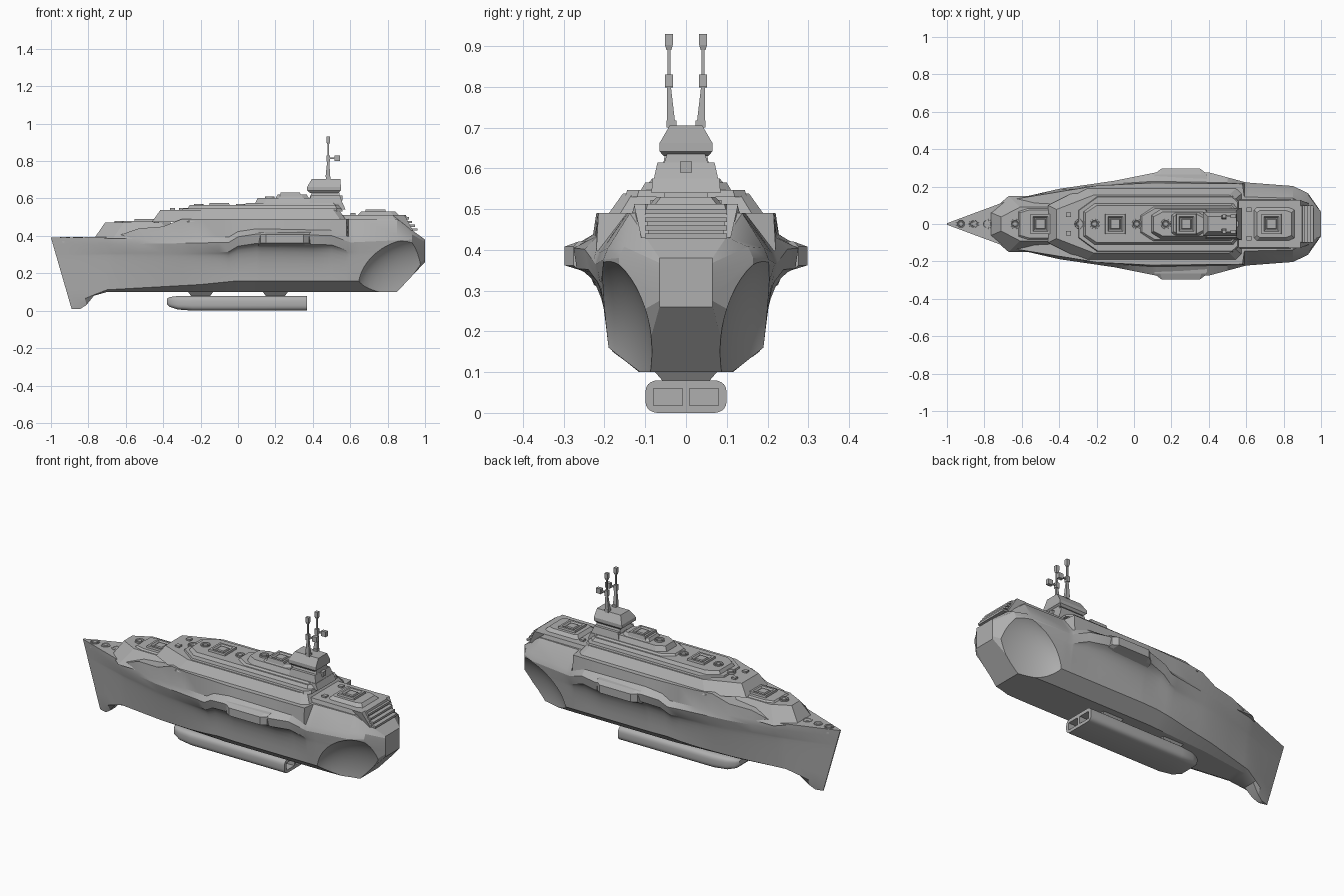
import bpy, bmesh, math
from mathutils import Vector, Matrix

if "Cube" in bpy.data.objects:
    bpy.data.objects.remove(bpy.data.objects["Cube"], do_unlink=True)

GREY = bpy.data.materials.new("hull_grey")
GREY.use_nodes = True
GREY.diffuse_color = (0.43, 0.43, 0.43, 1)
GREY.node_tree.nodes["Principled BSDF"].inputs["Base Color"].default_value = GREY.diffuse_color


def finish(bm, name):
    """Turn a bmesh into a named object with the shared material."""
    bmesh.ops.recalc_face_normals(bm, faces=bm.faces[:])
    mesh = bpy.data.meshes.new(name)
    bm.to_mesh(mesh)
    bm.free()
    mesh.materials.append(GREY)
    obj = bpy.data.objects.new(name, mesh)
    bpy.context.scene.collection.objects.link(obj)
    return obj


def smooth(obj, degrees):
    bpy.ops.object.select_all(action='DESELECT')
    obj.select_set(True)
    bpy.context.view_layer.objects.active = obj
    bpy.ops.object.shade_smooth_by_angle(angle=math.radians(degrees))


def carve(obj, cutter):
    """Subtract a cutter from an object and discard the cutter."""
    cutter.hide_render = True
    cut = obj.modifiers.new("carve", 'BOOLEAN')
    cut.operation, cut.solver, cut.object = 'DIFFERENCE', 'EXACT', cutter
    bpy.context.view_layer.objects.active = obj
    bpy.ops.object.modifier_apply(modifier=cut.name)
    bpy.data.objects.remove(cutter, do_unlink=True)


def loft(name, rings):
    """Skin closed rings of equal length and cap both ends."""
    bm = bmesh.new()
    rows = [[bm.verts.new(p) for p in ring] for ring in rings]
    count = len(rows[0])
    for a, b in zip(rows, rows[1:]):
        for i in range(count):
            j = (i + 1) % count
            bm.faces.new((a[i], a[j], b[j], b[i]))
    bm.faces.new(rows[0])
    bm.faces.new(rows[-1])
    return finish(bm, name)


def mirrored(half):
    """Close a half outline running from the +y side by reflecting it."""
    return half + [(x, -y, z) for x, y, z in reversed(half)]


def tier(name, x0, x1, half, z0, z1, nose=0.05, slope=0.02, tail=0.03, tip=0.5, end=0.7):
    """Deck level with a tapered plan and sloping sides."""
    def ring(z, s):
        return mirrored([(x0 + s, half * tip - s * tip, z), (x0 + nose + s, half - s, z),
                         (x1 - tail - s, half - s, z), (x1 - s, half * end - s * end, z)])
    return loft(name, [ring(z0, 0), ring(z1, slope)])


def box(name, x, y, z, top=None):
    """Box from ranges; top gives narrower x and y ranges at its upper end."""
    tx, ty = top or (x, y)
    def ring(xs, ys, h):
        return [(xs[0], ys[0], h), (xs[1], ys[0], h), (xs[1], ys[1], h), (xs[0], ys[1], h)]
    return loft(name, [ring(x, y, z[0]), ring(tx, ty, z[1])])


def sunken(name, x, y, z, radius, sides, rim, sink):
    """Raised rim around a sunken well with a small plug in the middle."""
    bm = bmesh.new()
    bmesh.ops.create_cone(bm, cap_ends=True, segments=sides, radius1=radius, radius2=radius * 0.9,
                          depth=0.03, matrix=Matrix.Translation((x, y, z - 0.004))
                          @ Matrix.Rotation(math.pi / sides, 4, 'Z'))
    top = max(bm.faces, key=lambda f: f.calc_center_median().z)
    for width, depth in ((rim, 0), (rim * 0.6, -sink), (rim * 0.5, 0), (rim * 0.3, sink * 0.8)):
        bmesh.ops.inset_region(bm, faces=[top], thickness=width, depth=depth, use_even_offset=True)
    return finish(bm, name)


def at(table, x):
    """Read a value from a piecewise linear table."""
    for (a, u), (b, v) in zip(table, table[1:]):
        if x <= b:
            return u + (v - u) * (x - a) / (b - a)
    return table[-1][1]


# Hull lines along the length
keel_z = [(-1, .008), (-.93, .008), (-.87, .03), (-.8, .08), (-.7, .1), (.85, .1), (1, .26)]
keel_y = [(-1, .002), (-.7, .05), (-.4, .09), (0, .115), (.65, .115), (.85, .11), (1, .065)]
chine_z = [(-1, .03), (-.7, .112), (-.2, .14), (0, .16), (.85, .16), (1, .275)]
chine_y = [(-1, .003), (-.7, .075), (-.4, .14), (-.1, .18), (.1, .19), (.85, .19), (.93, .16), (1, .065)]
ledge_z = [(-1, .3), (-.05, .315), (0, .345), (.1, .36), (.5, .352), (.6, .315), (.93, .33), (1, .29)]
ledge_y = [(-1, .004), (-.66, .11), (-.4, .175), (-.1, .215), (.12, .265), (.4, .268), (.6, .212),
           (.85, .2), (.93, .163), (1, .065)]
beam_y = [(-1, .004), (-.66, .128), (-.4, .188), (-.1, .232), (.12, .276), (.4, .276), (.6, .222),
          (.85, .203), (.93, .165), (1, .065)]
shoulder_y = [(-1, .004), (-.66, .129), (-.4, .183), (-.1, .215), (.1, .228), (.58, .22), (.6, .213),
              (.85, .192), (.93, .152), (1, .065)]
sheer_z = [(-1, .39), (-.66, .395), (-.53, .44), (-.4, .45), (-.3, .49), (.85, .49), (1, .38)]
sheer_y = [(-1, .004), (-.66, .13), (-.4, .172), (-.2, .205), (.1, .22), (.58, .215), (.59, .145),
           (.85, .138), (1, .065)]
hollow = [(-1, .85), (-.3, .75), (0, .1), (.5, .1), (.62, .8), (1, .85)]
STEPS = 7


def station(x):
    """Cross-section with a hollow side under the overhanging ledge."""
    low = Vector((at(chine_y, x), at(chine_z, x)))
    high = Vector((at(ledge_y, x), at(ledge_z, x)))
    bend = Vector((low.x + (high.x - low.x) * at(hollow, x), low.y + (high.y - low.y) * 0.9))
    pts = [(at(keel_y, x), at(keel_z, x))]
    for i in range(STEPS + 1):
        t = i / STEPS
        pts.append(low * (1 - t) ** 2 + bend * (2 * t * (1 - t)) + high * t ** 2)
    pts += [(at(beam_y, x), high.y + 0.05), (at(shoulder_y, x), high.y + 0.078),
            (at(sheer_y, x), at(sheer_z, x))]
    rake = 0.29 * max(0, (-0.7 - x) / 0.3)
    return mirrored([(x + (0.39 - z) * rake, y, z) for y, z in pts])


tables = (keel_z, keel_y, chine_z, ledge_z, ledge_y, shoulder_y, sheer_z, sheer_y, hollow)
hull = loft("hull", [station(x) for x in sorted({x for table in tables for x, _ in table})])

# Hollow scoops in the stern quarters
for side in (-1, 1):
    bm = bmesh.new()
    bmesh.ops.create_uvsphere(bm, u_segments=48, v_segments=32, radius=1,
                              matrix=Matrix.Translation((0.99, side * 0.235, 0.09))
                              @ Matrix.Diagonal((0.37, 0.16, 0.31, 1)))
    carve(hull, finish(bm, "scoop_cutter"))
smooth(hull, 22)

# Side sponsons
for side, label in ((-1, "right"), (1, "left")):
    loft(label + "_sponson", [[(x, side * y, z) for x, y, z in
         ((a, .23, .34), (a, .265, .352), (b, out, .362), (b, out, .408), (a, .265, .42), (a, .22, .425))]
         for a, b, out in ((.11, .12, .276), (.14, .15, .298), (.36, .35, .298), (.39, .38, .276))])

# Stepped decks
tier("forecastle", -.77, -.3, .15, .385, .472, nose=.1, slope=.06, tail=.05, tip=.42)
tier("fore_plate", -.62, -.42, .085, .47, .48, slope=.01, tip=.8)
tier("main_deck", -.46, .585, .2, .475, .538, nose=.2, slope=.045, tip=.5, end=.85)
tier("main_deck_upper", -.3, .56, .15, .53, .547, nose=.1, slope=.006, tip=.5, end=.8)
tier("second_deck", -.27, .56, .112, .545, .565, nose=.06, slope=.012, tip=.6)
tier("third_deck", .03, .55, .095, .56, .575, nose=.07, slope=.012)
tier("gun_deck", .09, .44, .08, .57, .603, nose=.05, slope=.015, tip=.6)
tier("upper_gun_deck", .2, .38, .062, .6, .62, nose=.02, slope=.012, tip=.8)
tier("aft_deck", .54, .91, .138, .47, .512, nose=.01, slope=.012, tail=.07, tip=1, end=.75)
tier("aft_gun_deck", .64, .86, .09, .51, .53, nose=.015, slope=.018, tip=.85, end=.85)

# Square gun wells and round hatches down the centreline
for x, z in ((-.5, .48), (-.1, .565), (.28, .62), (.735, .53)):
    sunken("gun_well", x, 0, z, 0.082, 4, 0.012, 0.009)
for x, z in ((-.925, .384), (-.855, .384), (-.785, .384), (-.635, .468), (-.29, .538),
             (-.21, .56), (.015, .56), (.17, .6), (.41, .6)):
    sunken("round_hatch", x, 0, z, 0.029, 20, 0.006, 0.005)

# Stern louvres between raised cheeks
for i in range(4):
    x, z = 0.885 + 0.015 * i, 0.5 - 0.02 * i
    box("stern_louvre", (x - .03, x + .03), (-.1, .1), (z - .012, z))
for side in (-1, 1):
    ys, top_ys = (sorted((side * a, side * b)) for a, b in ((.09, .11), (.1, .128)))
    box("louvre_cheek", (.83, .935), ys, (.43, .512), ((.83, .89), top_ys))
    for x, y, z in ((-.35, .05, .538), (.615, .075, .512)):
        box("deck_locker", (x - .013, x + .013), (side * y - .012, side * y + .012), (z - .01, z + .01))

# Bridge tower
box("bridge_base", (.37, .575), (-.085, .085), (.54, .575), ((.38, .56), (-.082, .082)))
box("bridge_shoulders", (.38, .56), (-.08, .08), (.57, .615), ((.39, .545), (-.07, .07)))
box("bridge_neck", (.385, .545), (-.055, .055), (.61, .64), ((.4, .54), (-.045, .045)))
box("bridge_aft_panel", (.54, .56), (-.015, .015), (.59, .617))
loft("bridge_head", [[(x0, -y, z), (x1, -y, z), (x1, y, z), (x0, y, z)] for x0, x1, y, z in
     ((.385, .535, .055, .63), (.37, .55, .065, .642), (.37, .55, .065, .662), (.395, .548, .04, .705))])


def mast_block(name, y, wide, z, taper=1):
    """Square section of a mast, optionally tapering upwards."""
    low, high = ([(.482 - r, .482 + r), (y - r, y + r)] for r in (wide, wide * taper))
    box(name, *low, z, high)


# Twin masts with sensor heads
for y in (-.042, .042):
    mast_block("mast_foot", y * .85, .012, (.7, .718))
    box("mast_lower", (.468, .492), (y * .88 - .01, y * .88 + .01), (.715, .8),
        ((.477, .489), (y - .005, y + .005)))
    mast_block("mast_joint", y, .01, (.798, .83))
    mast_block("mast_upper", y, .004, (.83, .9))
    mast_block("mast_head", y, .006, (.89, .903), 1.6)
    mast_block("mast_tip", y, .0095, (.903, .93))
    box("sensor_arm", (.485, .53), (y - .004, y + .004), (.81, .818))
    box("sensor_box", (.515, .545), (y - .01, y + .01), (.8, .83))


def pod_ring(x, half, low, high):
    """Rounded rectangular section of the slung pod."""
    middle, r, ring = (low + high) / 2, (high - low) / 2, []
    for i in range(24):
        a = math.tau * (i + .5) / 24
        c, s = math.cos(a), math.sin(a)
        ring.append((x, math.copysign(half - r * .8, c) + c * r * .8,
                     middle + r * math.copysign(abs(s) ** .6, s)))
    return ring


# Slung pod with a rounded nose and a pair of open bays aft
pod = loft("pod", [pod_ring(*p) for p in ((-.38, .05, .035, .065), (-.365, .07, .02, .073),
           (-.32, .09, .006, .079), (-.24, .1, 0, .08), (.37, .1, 0, .08))])
for side in (-1, 1):
    carve(pod, box("bay_cutter", (.2, .4), sorted((side * .008, side * .08)), (.018, .06)))
smooth(pod, 35)
for x in (-.2, .2):
    box("pod_pylon", (x - .045, x + .045), (-.05, .05), (.07, .105), ((x - .07, x + .07), (-.08, .08)))
